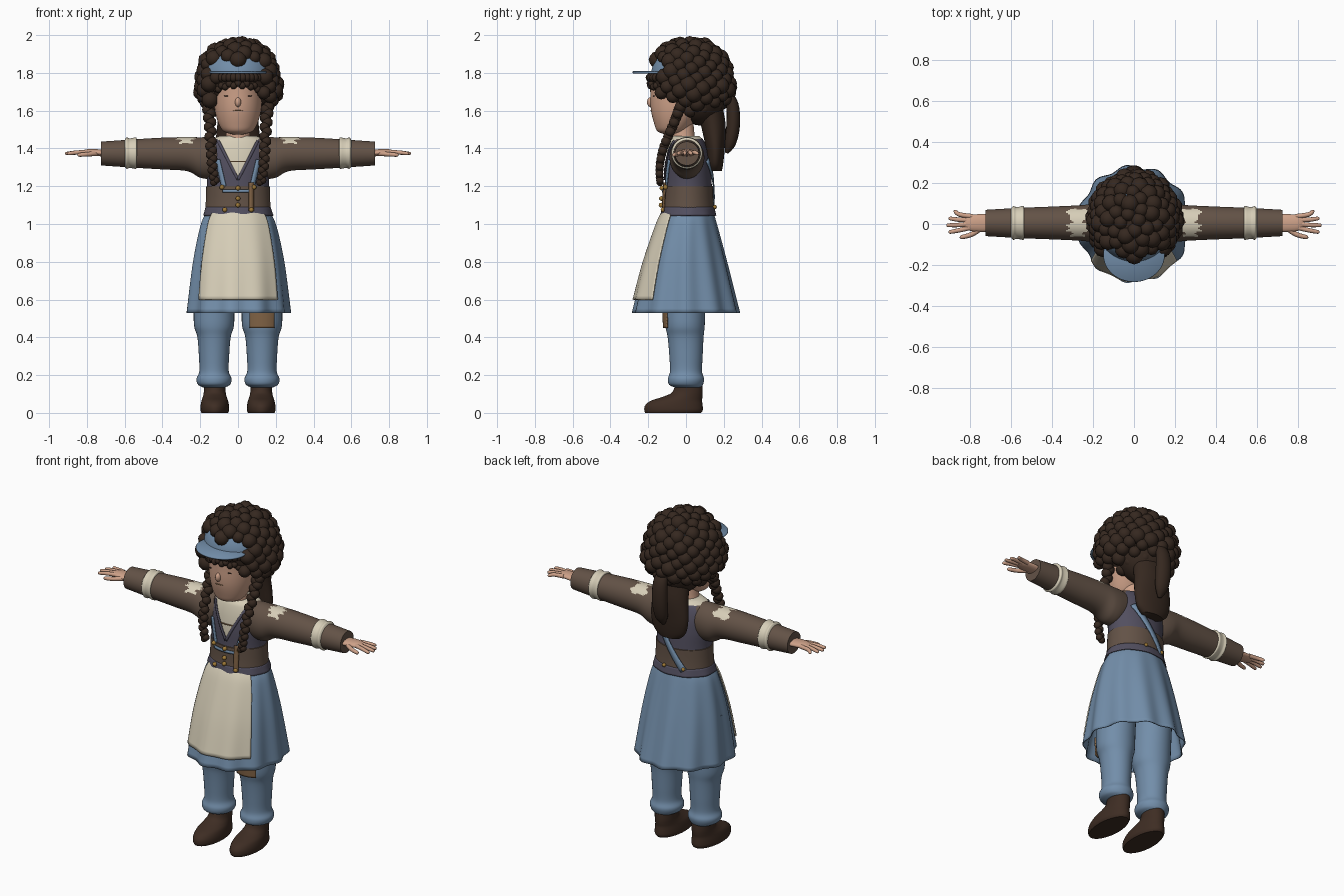
import bpy, bmesh, math, random
from mathutils import Vector

random.seed(4)
cube = bpy.data.objects.get("Cube")
if cube:
    bpy.data.objects.remove(cube, do_unlink=True)


def material(name, rgb):
    m = bpy.data.materials.new(name)
    m.use_nodes = True
    m.diffuse_color = (*rgb, 1)
    m.node_tree.nodes["Principled BSDF"].inputs["Base Color"].default_value = (*rgb, 1)
    return m


HAIR = material("dark brown hair", (.036, .021, .014))
SHOE = material("shoe brown", (.048, .026, .017))
BLUE = material("dusty blue", (.17, .27, .40))
CREAM = material("cream linen", (.68, .62, .48))
COAT = material("coat brown", (.125, .085, .062))
VEST = material("grey purple", (.085, .078, .115))
SKIN = material("skin", (.62, .36, .25))
GOLD = material("brass", (.36, .20, .04))
TAN = material("tan leather", (.22, .125, .06))


def finish(name, bm, mats, rule=None):
    """Turn a bmesh into a smooth object; rule picks a material per face centre."""
    bmesh.ops.recalc_face_normals(bm, faces=bm.faces)
    if rule:
        for f in bm.faces:
            f.material_index = rule(f.calc_center_median(), f.normal)
    me = bpy.data.meshes.new(name)
    bm.to_mesh(me)
    bm.free()
    for m in mats:
        me.materials.append(m)
    me.shade_smooth()
    me.set_sharp_from_angle(angle=math.radians(50))
    ob = bpy.data.objects.new(name, me)
    bpy.context.collection.objects.link(ob)
    return ob


def resample(keys, n):
    """Catmull-Rom interpolation of tuples."""
    out, last = [], len(keys) - 1
    for i in range(n):
        t = i / (n - 1) * last
        k = min(int(t), last - 1)
        f = t - k
        p = [keys[max(0, min(last, k + j))] for j in (-1, 0, 1, 2)]
        out.append(tuple(b + .5 * f * (c - a + f * (2*a - 5*b + 4*c - d + f * (3*(b - c) + d - a)))
                         for a, b, c, d in zip(*p)))
    return out


def loft(name, rings, mats, seg=32, caps=True, arc=None, wave=None, rule=None):
    """Skin rings of (centre, U, V); arc limits the sweep and leaves it open."""
    bm, rows = bmesh.new(), []
    a0, a1 = arc or (0, math.tau)
    for i, (c, u, v) in enumerate(rings):
        row = []
        for j in range(seg + bool(arc)):
            a = a0 + (a1 - a0) * j / seg
            k = wave(a, i / (len(rings) - 1)) if wave else 1
            row.append(bm.verts.new(Vector(c) + k * (Vector(u) * math.cos(a) + Vector(v) * math.sin(a))))
        rows.append(row)
    for r, s in zip(rows, rows[1:]):
        for j in range(seg):
            n = (j + 1) % len(r)
            bm.faces.new((r[j], r[n], s[n], s[j]))
    if caps and not arc:
        bm.faces.new(rows[0])
        bm.faces.new(rows[-1])
    return finish(name, bm, mats, rule)


def upright(keys, n, x=0):
    """Horizontal rings from (z, rx, ry, cy)."""
    return [((x, cy, z), (rx, 0, 0), (0, ry, 0)) for z, rx, ry, cy in resample(keys, n)]


def sideways(keys, n, s):
    """Rings along x from (x, cz, rz, ry)."""
    return [((s * x, .005, cz), (0, ry, 0), (0, 0, rz)) for x, cz, rz, ry in resample(keys, n)]


def tube(name, keys, mat, n=10, seg=12, flat=1):
    """Tube along (x, y, z, r) keys; flat widens it in the level direction."""
    pts, rings = resample(keys, n), []
    for i, p in enumerate(pts):
        d = Vector(pts[min(i + 1, n - 1)][:3]) - Vector(pts[max(i - 1, 0)][:3])
        u = d.cross(Vector((0, 0, 1) if abs(d.z) < d.length * .7 else (0, 1, 0))).normalized()
        rings.append((p[:3], u * p[3] * flat, d.normalized().cross(u) * p[3]))
    return loft(name, rings, [mat], seg)


def balls(name, items, mat, sub=2, scale=(1, 1, 1)):
    bm = bmesh.new()
    for pos, r in items:
        new = bmesh.ops.create_icosphere(bm, subdivisions=sub, radius=r)["verts"]
        for v in new:
            v.co = Vector(a * b for a, b in zip(v.co, scale)) + Vector(pos)
    return finish(name, bm, [mat] if not isinstance(mat, list) else mat)


def solid(ob, t, offset=1):
    m = ob.modifiers.new("thickness", "SOLIDIFY")
    m.thickness, m.offset = t, offset


# Skirt and apron share one flared profile
skirt = [(1.07, .16, .128, .015), (1.0, .198, .155, .008), (.8, .24, .215, 0), (.53, .272, .28, 0)]
solid(loft("skirt", upright(skirt, 24), [BLUE], 110, caps=False,
           wave=lambda a, t: 1 + .035 * t * math.cos(11 * a)), .006, -1)
apron = [(z, rx + .012, ry + .013, cy) for z, rx, ry, cy in skirt[:-1]] + [(.6, .275, .28, 0)]
down, half = -math.pi / 2, math.radians(50)
solid(loft("apron", upright(apron, 20), [CREAM], 40, arc=(down - half, down + half),
           wave=lambda a, t: 1 + .018 * t * math.cos(11 * a)), .008, -1)

# Torso: shirt, vest, coat shoulders and waist corset
torso = upright([(1.06, .168, .132, .012), (1.2, .163, .125, .012), (1.3, .172, .12, .01),
                 (1.38, .175, .108, .008), (1.44, .15, .09, .005), (1.465, .10, .07, 0)], 70)


def dress(c, n):
    x = abs(c.x)
    if c.z < 1.2:
        return 2
    if c.z > 1.45 or (c.y < 0 and x < (c.z - 1.235) * .5):
        return 0
    return 2 if x > .185 - (c.z - 1.2) * .3 else 1


loft("torso", torso, [CREAM, VEST, COAT], 120, rule=dress)
loft("corset", upright([(1.07, .174, .138, .012), (1.13, .17, .133, .012), (1.2, .168, .131, .012)], 8),
     [COAT], 64)
solid(loft("vest_hem", upright([(1.09, .172, .138, .012), (1.045, .186, .148, .012)], 5), [VEST], 96,
           caps=False, wave=lambda a, t: 1 + .012 * t * math.cos(9 * a)), .006, -1)


def on_torso(x, z, side, lift):
    c, u, v = min(torso, key=lambda r: abs(r[0][2] - z))
    return Vector((x, c[1] + side * (v[1] * math.sqrt(max(.02, 1 - (x / u[0]) ** 2)) + lift), z))


def ribbon(name, a, b, width, mat, side=-1, lift=.008):
    """Flat strap laid on the torso between two (x, z) points."""
    bm, n = bmesh.new(), 16
    d = (Vector(b) - Vector(a)).normalized() * width / 2
    rows = []
    for i in range(n + 1):
        p = Vector(a).lerp(Vector(b), i / n)
        rows.append([bm.verts.new(on_torso(p.x - k * d.y, p.y + k * d.x, side, lift)) for k in (-1, 0, 1)])
    for r, s in zip(rows, rows[1:]):
        for j in (0, 1):
            bm.faces.new((r[j], r[j + 1], s[j + 1], s[j]))
    solid(finish(name, bm, [mat]), .006, 0)


for s, tag in ((1, "left"), (-1, "right")):
    ribbon(tag + "_front_strap", (s * .108, 1.34), (s * .075, 1.2), .024, BLUE)
    ribbon(tag + "_vest_edge", (s * .105, 1.44), (0, 1.235), .014, VEST, lift=.003)
ribbon("back_strap", (.10, 1.34), (-.08, 1.08), .035, BLUE, 1, .01)
ribbon("front_belt", (-.08, 1.175), (.08, 1.175), .016, BLUE, lift=.011)
ribbon("shirt_seam", (-.045, 1.33), (.045, 1.33), .005, TAN, lift=.002)
ribbon("leather_tab", (.07, 1.22), (.07, 1.07), .026, TAN, lift=.014)
dots = [(-.085, 1.195), (.085, 1.195), (0, 1.19), (0, 1.135), (0, 1.1), (-.07, 1.075), (.07, 1.075)]
balls("front_buttons", [(on_torso(x, z, -1, .014), .013) for x, z in dots], GOLD)
balls("back_buttons", [(on_torso(x, 1.09, 1, .014), .011) for x in (-.08, .04)], GOLD)


# Arms, cuffs, hands, legs and shoes for both sides
def sleeve_patch(c, n):
    x = abs(c.x)
    ragged = .012 * math.sin(c.y * 90) + .01 * math.sin(c.y * 210 + c.z * 60)
    return int(.235 + ragged < x < .315 - ragged and c.z > 1.42 + ragged)


for s, tag in ((1, "left_"), (-1, "right_")):
    arm = [(.07, 1.37, .08, .075), (.14, 1.352, .108, .088), (.2, 1.352, .107, .092), (.27, 1.37, .09, .086),
           (.4, 1.373, .084, .08), (.55, 1.373, .075, .074), (.725, 1.373, .063, .064)]
    loft(tag + "sleeve", sideways(arm, 90, s), [COAT, CREAM], 72, rule=sleeve_patch)
    cuff = [(.535, 1.375, .07, .07), (.54, 1.375, .083, .082), (.56, 1.375, .08, .079),
            (.575, 1.375, .078, .078), (.59, 1.375, .083, .082), (.6, 1.375, .07, .07)]
    loft(tag + "cuff", sideways(cuff, 22, s), [CREAM], 40)
    tube(tag + "palm", [(s * .70, .005, 1.375, .018), (s * .75, .005, 1.378, .018),
                        (s * .80, .005, 1.38, .016), (s * .83, .005, 1.378, .009)], SKIN, 12, 20, 2.4)
    for i, (y, x) in enumerate(((-.026, .905), (-.004, .915), (.018, .905), (.04, .88))):
        tube(f"{tag}finger_{i + 1}", [(s * .79, .005 + y * .8, 1.38, .012), (s * .85, y * 1.15, 1.379, .011),
                                      (s * (x - .008), y * 1.5, 1.373, .009), (s * x, y * 1.55, 1.372, .003)], SKIN)
    tube(tag + "thumb", [(s * .74, -.015, 1.374, .014), (s * .79, -.05, 1.37, .012),
                         (s * .84, -.064, 1.366, .010), (s * .85, -.066, 1.366, .003)], SKIN)

    leg = [(.8, .11, .12, 0), (.55, .108, .108, -.005), (.46, .105, .104, -.005), (.4, .088, .095, -.002),
           (.3, .08, .088, 0), (.22, .078, .085, 0), (.18, .093, .096, 0), (.15, .085, .09, 0), (.135, .06, .07, .01)]
    loft(tag + "trouser_leg", upright(leg, 48, s * .127), [BLUE], 36)
    shoe = [(0, .07, .148, -.068), (.015, .076, .155, -.066), (.04, .075, .152, -.064), (.065, .07, .135, -.05),
            (.085, .063, .105, -.018), (.11, .058, .08, .008), (.16, .056, .07, .015)]
    loft(tag + "shoe", upright(shoe, 24, s * .123), [SHOE], 36)
solid(loft("knee_patch", upright([(.56, .113, .113, -.005), (.45, .108, .109, -.005)], 8, .127), [TAN], 16,
           arc=(down - .6, down + .6)), .008)

# Head and face
loft("neck", upright([(1.40, .085, .07, -.01), (1.46, .066, .062, -.015), (1.55, .058, .058, -.02)], 10), [SKIN])
face = [(1.475, .03, .035, -.075), (1.49, .075, .075, -.075), (1.53, .102, .102, -.066), (1.6, .122, .135, -.05),
        (1.68, .127, .146, -.043), (1.76, .122, .143, -.04), (1.85, .08, .1, -.03)]
loft("head", upright(face, 36), [SKIN], 48)
balls("nose", [((0, -.187, 1.645), .02)], SKIN, 3, (.8, 1, 1.3))
balls("eyes", [((s * .055, -.17, 1.678), .02) for s in (-1, 1)], HAIR, 3, (1, .3, .18))
balls("mouth", [((0, -.181, 1.6), .026)], TAN, 3, (1, .3, .13))

# Cap under the curls, with a thin brim
mid = Vector((0, .02, 1.775))
cap = balls("cap", [(mid, 1)], [HAIR, BLUE], 5, (.197, .207, .192))
for p in cap.data.polygons:
    p.material_index = int(1.80 < p.center.z < 1.93)
loft("cap_brim", [((0, -.15, z), (.15 - k, 0, 0), (0, .133 - k, 0))
                  for z, k in ((1.797, .003), (1.8, 0), (1.806, 0), (1.809, .003))], [BLUE], 48)
balls("lower_hair", [((0, .08, 1.68), .16)], HAIR, 3, (1.0, .85, 1))

# Curls spread evenly over the head, leaving the face open
curls, count = [], 150
for i in range(count):
    z = 1 - 2 * (i + .5) / count
    a, r = i * math.pi * (3 - math.sqrt(5)), math.sqrt(1 - z * z)
    wide = 1 + .35 * max(0, -z)
    p = mid + Vector((.192 * r * wide * math.cos(a), .2 * r * wide * math.sin(a), .184 * z))
    open_face = p.y < -.02 and p.z < 1.77 and abs(p.x) < .135
    band = p.y < -.1 and 1.78 < p.z < 1.865 and abs(p.x) < .13
    if not open_face and not band and p.z > 1.55:
        curls.append((p, random.uniform(.034, .047)))
balls("curls", curls, HAIR)
fringe = []
for i in range(17):
    a = down + (i - 8) * .17
    for z, r in ((1.775, .024), (1.745 - .012 * (i % 2) - .0008 * (i - 8) ** 2, .019)):
        fringe.append(((.137 * math.cos(a), -.04 + .15 * math.sin(a), z), r))
balls("fringe", fringe, HAIR)

# Front braids and the two tails at the back
for s, tag in ((1, "left"), (-1, "right")):
    path = resample([(s * .155, -.03, 1.62), (s * .148, -.07, 1.52), (s * .142, -.12, 1.40),
                     (s * .135, -.14, 1.30), (s * .122, -.138, 1.22)], 20)
    balls(tag + "_braid", [((x + .007 * (-1) ** i, y, z), .031 - .0006 * i)
                           for i, (x, y, z) in enumerate(path)], HAIR)
loft("back_hair", upright([(1.64, .10, .07, .12), (1.52, .11, .065, .145), (1.4, .12, .05, .155),
                           (1.32, .105, .042, .155), (1.28, .07, .034, .155)], 24), [HAIR])
tube("ponytail", [(0, .2, 1.70, .02), (0, .243, 1.64, .032), (0, .25, 1.53, .036),
                  (0, .235, 1.43, .03), (0, .215, 1.375, .008)], HAIR, 20, 16, 1.3)
